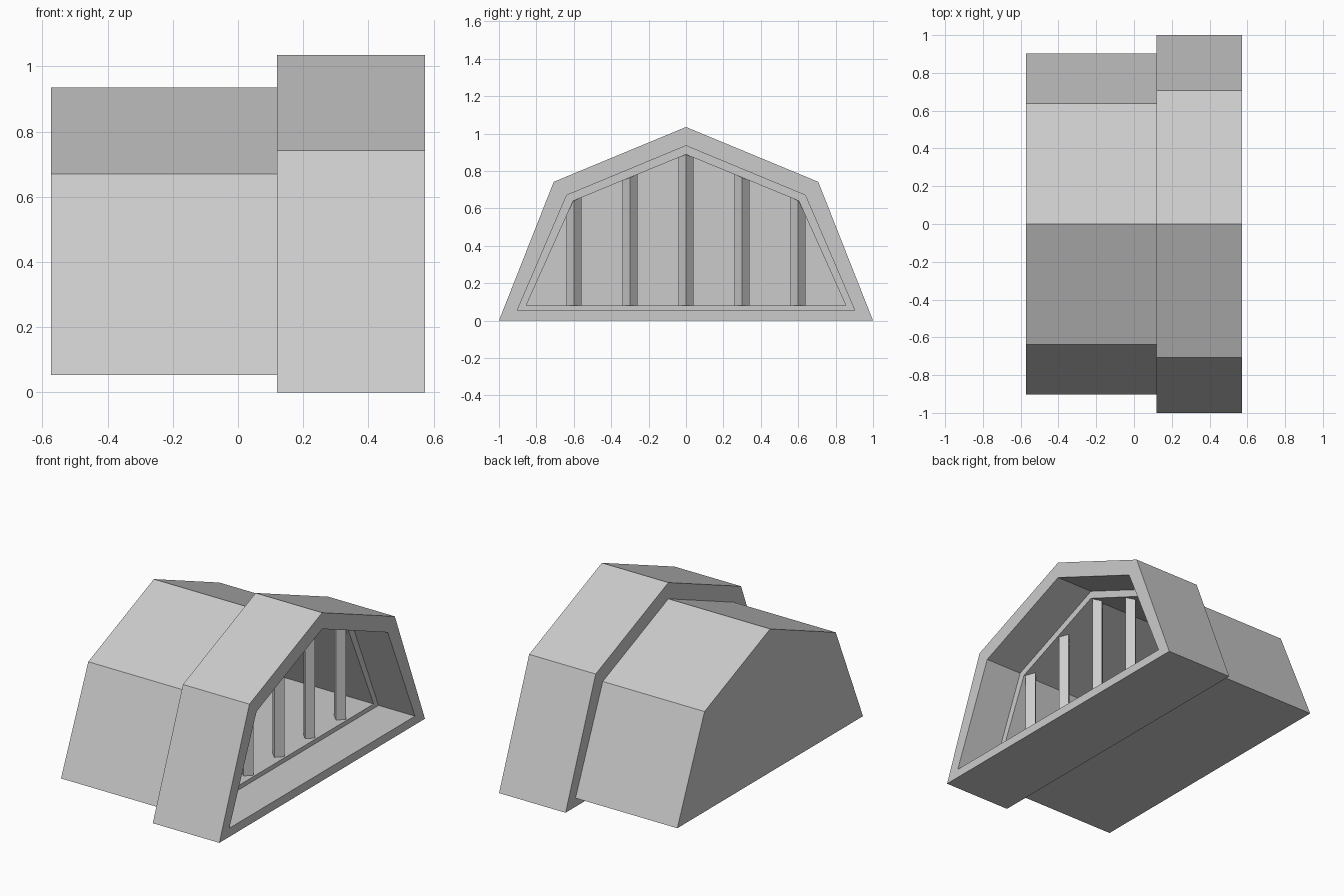
import bpy, bmesh, math

if "Cube" in bpy.data.objects:
    bpy.data.objects.remove(bpy.data.objects["Cube"])


def make_object(name, bm):
    bmesh.ops.recalc_face_normals(bm, faces=bm.faces)
    mesh = bpy.data.meshes.new(name)
    bm.to_mesh(mesh)
    bm.free()
    obj = bpy.data.objects.new(name, mesh)
    bpy.context.collection.objects.link(obj)
    return obj


def arch(base_y, base_z, side_y, side_z, top_z):
    """Symmetric five-sided gambrel profile in the y-z plane."""
    return [(-base_y, base_z), (-side_y, side_z), (0, top_z),
            (side_y, side_z), (base_y, base_z)]


frame = arch(1.0, 0.0, 0.707, 0.742, 1.035)
body = arch(0.903, 0.053, 0.638, 0.67, 0.935)
inner = arch(0.855, 0.08, 0.603, 0.64, 0.888)

# Hollow shell: body, stepped front frame, recessed lip and inner room
sections = [(body, -0.573), (body, 0.12), (frame, 0.12), (frame, 0.573),
            (body, 0.573), (body, 0.325), (inner, 0.325), (inner, -0.525)]
bm = bmesh.new()
rings = [[bm.verts.new((x, y, z)) for y, z in prof] for prof, x in sections]
for a, b in zip(rings, rings[1:]):
    for i in range(5):
        j = (i + 1) % 5
        bm.faces.new((a[i], a[j], b[j], b[i]))
bm.faces.new(rings[0])
bm.faces.new(rings[-1])
make_object("barrel_shelter_shell", bm)

# Upright bars, square in section and turned 45 degrees, ends sunk in the shell
for n, (y, top) in enumerate([(-0.6, 0.665), (-0.3, 0.787), (0, 0.905),
                              (0.3, 0.787), (0.6, 0.665)]):
    bm = bmesh.new()
    bottom = 0.065
    bmesh.ops.create_cone(bm, cap_ends=True, segments=4, radius1=0.04,
                          radius2=0.04, depth=top - bottom)
    for v in bm.verts:
        # Put the corners on the x and y axes
        a = round(math.atan2(v.co.y, v.co.x) / (math.pi / 2)) * math.pi / 2
        v.co.x, v.co.y = 0.04 * math.cos(a), 0.04 * math.sin(a)
    bar = make_object(f"bar_{n + 1}", bm)
    bar.location = (0.275, y, (top + bottom) / 2)
